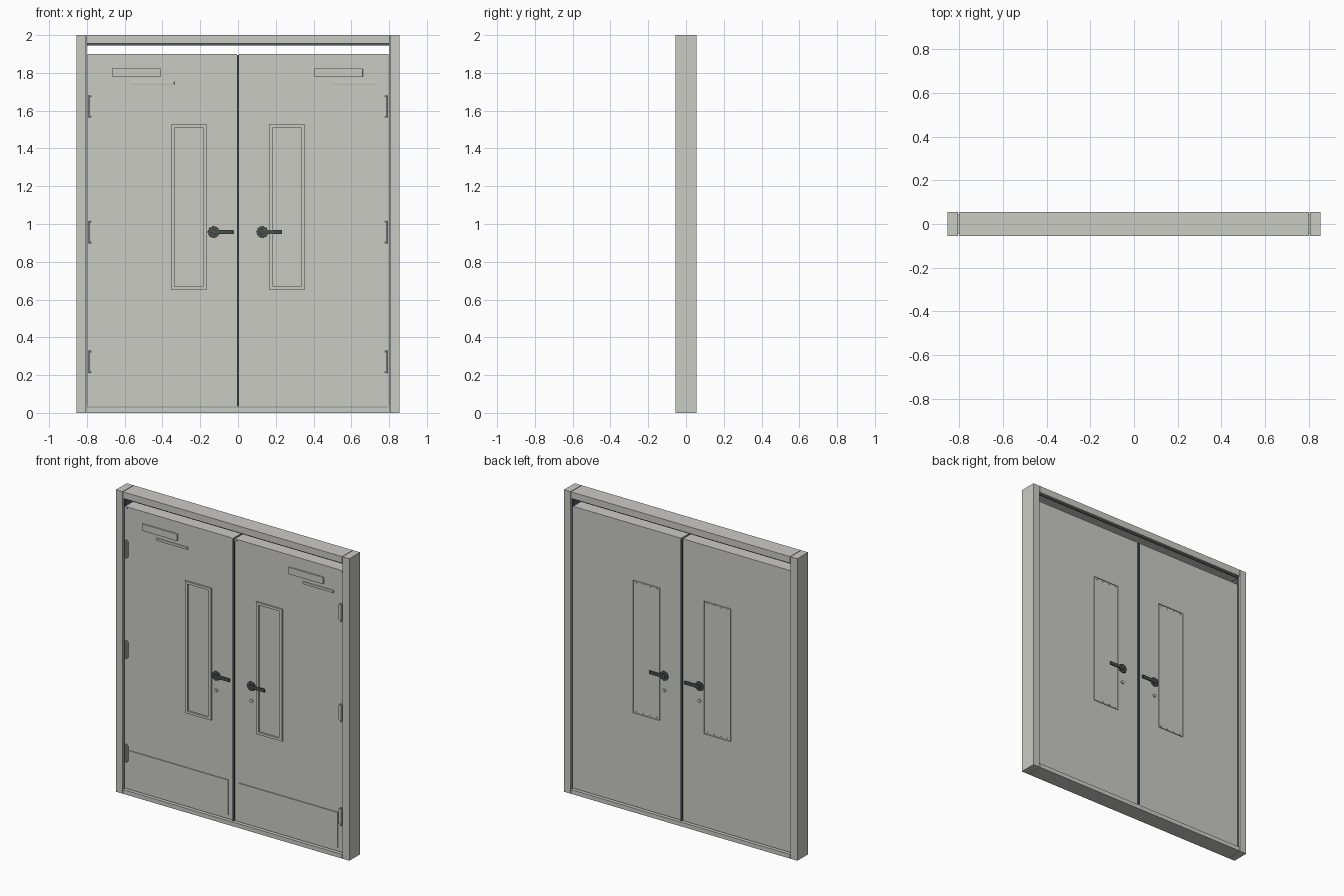
import bpy, bmesh, math
from mathutils import Matrix

cube = bpy.data.objects.get("Cube")
if cube:
    bpy.data.objects.remove(cube, do_unlink=True)


def material(name, rgb):
    m = bpy.data.materials.new(name)
    m.use_nodes = True
    m.diffuse_color = (*rgb, 1)
    m.node_tree.nodes["Principled BSDF"].inputs["Base Color"].default_value = (*rgb, 1)
    return m


GREY = material("warm grey paint", (0.6, 0.597, 0.56))
DARK = material("dark handle metal", (0.065, 0.078, 0.075))
SEAL = material("blue grey seal rubber", (0.08, 0.1, 0.108))


def finish(name, bm, mat, bevel=0):
    mesh = bpy.data.meshes.new(name)
    bm.to_mesh(mesh)
    bm.free()
    mesh.materials.append(mat)
    obj = bpy.data.objects.new(name, mesh)
    bpy.context.collection.objects.link(obj)
    if bevel:
        mod = obj.modifiers.new("Bevel", "BEVEL")
        mod.width, mod.segments = bevel, 2


def add_box(bm, x0, x1, y0, y1, z0, z1):
    place = Matrix.Translation(((x0 + x1) / 2, (y0 + y1) / 2, (z0 + z1) / 2))
    size = Matrix.Diagonal((abs(x1 - x0), abs(y1 - y0), abs(z1 - z0), 1))
    bmesh.ops.create_cube(bm, size=1, matrix=place @ size)


def box(name, x0, x1, y0, y1, z0, z1, mat=GREY, bevel=0):
    bm = bmesh.new()
    add_box(bm, x0, x1, y0, y1, z0, z1)
    finish(name, bm, mat, bevel)


def add_disc(bm, x, y0, y1, z, r, sides):
    turn = Matrix.Rotation(math.pi / 2, 4, "X")
    bmesh.ops.create_cone(bm, cap_ends=True, segments=sides, radius1=r, radius2=r,
                          depth=abs(y1 - y0),
                          matrix=Matrix.Translation((x, (y0 + y1) / 2, z)) @ turn)


def ring(name, x0, x1, y0, y1, z0, z1, wx, wz):
    bm = bmesh.new()
    add_box(bm, x0, x0 + wx, y0, y1, z0, z1)
    add_box(bm, x1 - wx, x1, y0, y1, z0, z1)
    add_box(bm, x0 + wx, x1 - wx, y0, y1, z0, z0 + wz)
    add_box(bm, x0 + wx, x1 - wx, y0, y1, z1 - wz, z1)
    finish(name, bm, GREY)


HALF, DEPTH, INNER = 0.855, 0.056, 0.806
FACE = 0.042                    # door faces lie at -FACE and +FACE

# Outer frame: the header is separated from the jambs by a shallow joint
box("header", -0.802, 0.802, -DEPTH, DEPTH, 1.956, 2)
box("header_core", -INNER, INNER, -0.045, 0.045, 1.956, 1.99)
box("header_stop", -0.8, 0.8, -0.036, 0.036, 1.946, 1.956)
for out, label in ((-1, "front"), (1, "back")):
    box(label + "_header_seal", -0.8, 0.8, out * 0.036, out * 0.043, 1.946, 1.956, SEAL)
box("sill", -0.802, 0.802, -DEPTH, DEPTH, 0, 0.028)

# Raised sealing strip where the leaves meet
box("centre_seal", -0.006, 0.006, -0.05, 0.05, 0.033, 1.895, SEAL)

for side, label in ((-1, "right"), (1, "left")):
    def span(a, b):
        return sorted((side * a, side * b))

    box(label + "_jamb", *span(INNER, HALF), -DEPTH, DEPTH, 0, 2)
    box(label + "_jamb_seal", *span(0.801, INNER), -0.04, 0.04, 0.028, 1.956, SEAL)

    # Door leaf with a window opening
    wx0, wx1, wz0, wz1 = 0.162, 0.358, 0.65, 1.53
    bm = bmesh.new()
    for a, b, z0, z1 in ((0.006, wx0, 0.033, 1.9), (wx1, 0.798, 0.033, 1.9),
                         (wx0, wx1, 0.033, wz0), (wx0, wx1, wz1, 1.9)):
        add_box(bm, *span(a, b), -FACE, FACE, z0, z1)
    finish(label + "_door", bm, GREY)

    # Window panel, raised front trim, and a back plate set in a thin groove
    box(label + "_window_panel", *span(wx0, wx1), -FACE + 0.004, FACE - 0.01, wz0, wz1)
    ring(label + "_window_trim", *span(wx0 + 0.003, wx1 - 0.003), -FACE - 0.007, -FACE + 0.004,
         wz0 + 0.003, wz1 - 0.003, 0.02, 0.016)
    box(label + "_window_back_plate", *span(wx0 + 0.004, wx1 - 0.004), FACE - 0.01, FACE,
        wz0 + 0.004, wz1 - 0.004)
    bm = bmesh.new()
    for z in (wz0 + 0.014, wz1 - 0.014):
        for i in range(4):
            add_disc(bm, side * (0.185 + i * 0.05), FACE, FACE + 0.003, z, 0.004, 8)
    finish(label + "_window_screws", bm, GREY)

    # Kick plate
    box(label + "_kick_plate", *span(0.04, 0.762), -FACE - 0.006, -FACE, 0.06, 0.292)

    # Hinges: a leaf plate with a knuckle along the outer edge
    bm = bmesh.new()
    for z in (0.27, 0.957, 1.622):
        add_box(bm, *span(0.772, 0.797), -FACE - 0.007, -FACE, z - 0.05, z + 0.05)
        bmesh.ops.create_cone(bm, cap_ends=True, segments=10, radius1=0.007, radius2=0.007,
                              depth=0.118, matrix=Matrix.Translation((side * 0.786, -FACE - 0.004, z)))
    finish(label + "_hinges", bm, GREY)

    # Top pivots
    bm = bmesh.new()
    for x in (0.014, 0.788):
        add_box(bm, *span(x - 0.008, x + 0.008), -FACE - 0.004, -FACE, 1.888, 1.9)
    finish(label + "_top_pivots", bm, GREY)

    # Levers on both faces, all pointing the same way, with lock cylinders below
    hx, hz = side * 0.129, 0.957
    for out, place in ((-1, "front"), (1, "back")):
        face = out * FACE
        bm = bmesh.new()
        add_disc(bm, hx, face, face + out * 0.007, hz, 0.032, 8)
        add_disc(bm, hx, face + out * 0.006, face + out * 0.013, hz, 0.014, 8)
        add_box(bm, hx - 0.011, hx + 0.104, face + out * 0.006, face + out * 0.014, hz - 0.011, hz + 0.011)
        finish(label + "_" + place + "_lever", bm, DARK, 0.0015)
        bm = bmesh.new()
        add_disc(bm, hx, face, face + out * 0.007, 0.86, 0.011, 12)
        finish(label + "_" + place + "_lock", bm, GREY)

    # Door closer body and arm, same layout on both leaves
    cx = -0.537 if side < 0 else 0.533
    box(label + "_closer_body", cx - 0.128, cx + 0.128, -0.055, -FACE, 1.778, 1.823, GREY, 0.003)
    box(label + "_closer_arm", cx - 0.027, cx + 0.2, -0.051, -FACE, 1.738, 1.754, GREY, 0.002)
